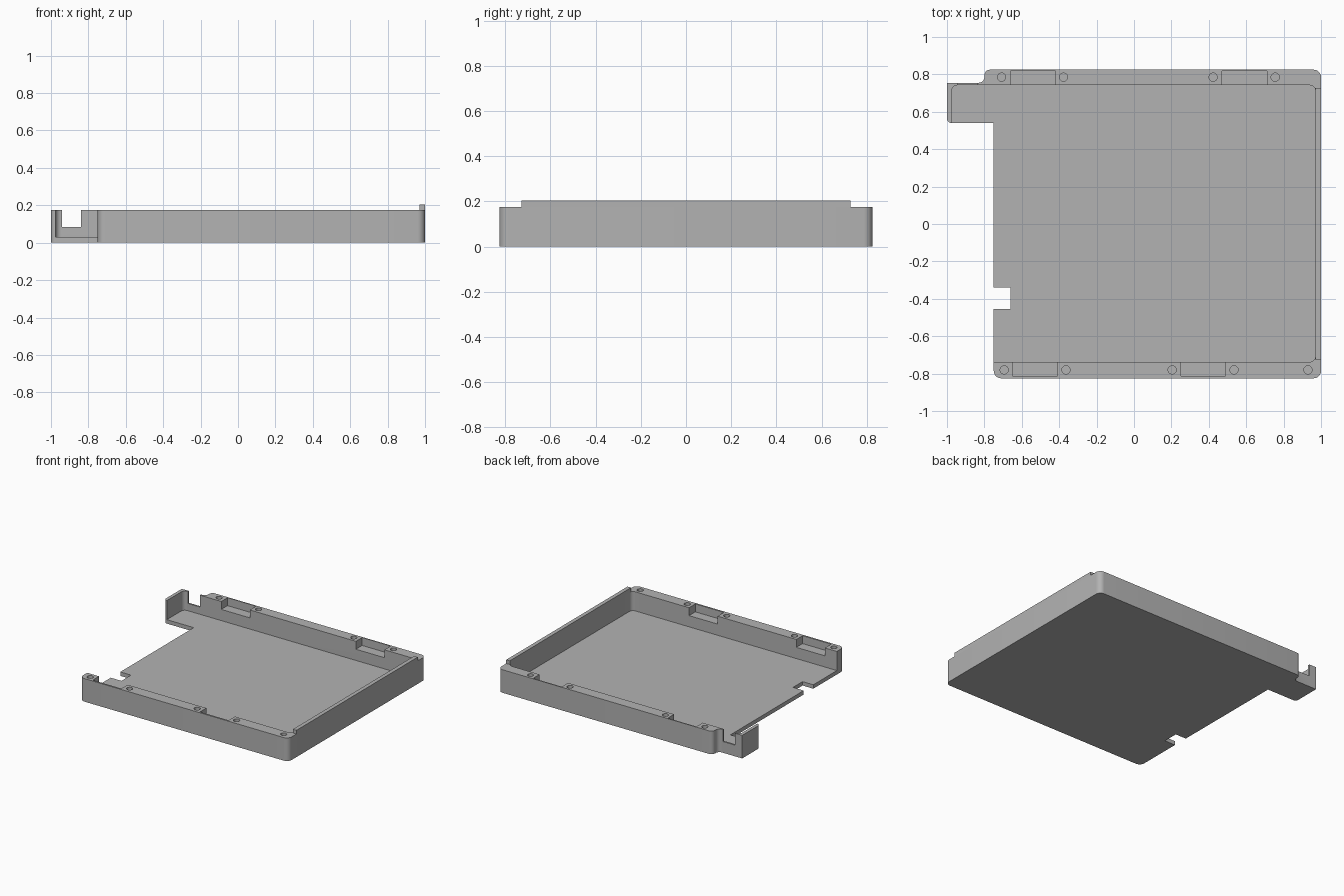
import bpy, bmesh, math
from mathutils import Vector

cube = bpy.data.objects.get("Cube")
if cube:
    bpy.data.objects.remove(cube, do_unlink=True)

WALL_TOP, FLOOR_TOP, LIP_TOP = 0.175, 0.03, 0.203

grey = bpy.data.materials.new("plain grey")
grey.use_nodes = True
colour = (0.45, 0.45, 0.45, 1)
grey.diffuse_color = colour
grey.node_tree.nodes["Principled BSDF"].inputs["Base Color"].default_value = colour


def rounded(corners, steps=8):
    """Outline from (x, y, radius) right-angled corners, arcs where radius > 0."""
    points = []
    for i, (x, y, r) in enumerate(corners):
        p = Vector((x, y))
        if r == 0:
            points.append(p)
            continue
        before = (Vector(corners[i - 1][:2]) - p).normalized() * r
        after = (Vector(corners[(i + 1) % len(corners)][:2]) - p).normalized() * r
        centre = p + before + after
        for s in range(steps + 1):
            a = math.pi / 2 * s / steps
            points.append(centre - after * math.cos(a) - before * math.sin(a))
    return points


def prism(name, points, z0, z1):
    """Extrude a flat outline from z0 to z1."""
    bm = bmesh.new()
    face = bm.faces.new([bm.verts.new((p[0], p[1], z0)) for p in points])
    grown = bmesh.ops.extrude_face_region(bm, geom=[face])["geom"]
    top = [v for v in grown if isinstance(v, bmesh.types.BMVert)]
    bmesh.ops.translate(bm, verts=top, vec=(0, 0, z1 - z0))
    bmesh.ops.recalc_face_normals(bm, faces=bm.faces)
    mesh = bpy.data.meshes.new(name)
    bm.to_mesh(mesh)
    bm.free()
    mesh.materials.append(grey)
    ob = bpy.data.objects.new(name, mesh)
    bpy.context.collection.objects.link(ob)
    return ob


def box(name, x0, x1, y0, y1, z0, z1):
    return prism(name, [(x0, y0), (x1, y0), (x1, y1), (x0, y1)], z0, z1)


def activate(ob):
    bpy.ops.object.select_all(action="DESELECT")
    ob.select_set(True)
    bpy.context.view_layer.objects.active = ob


def carve(target, cutter):
    """Subtract the cutter and discard it."""
    cutter.hide_render = True
    mod = target.modifiers.new("carve", "BOOLEAN")
    mod.operation, mod.solver, mod.object = "DIFFERENCE", "EXACT", cutter
    activate(target)
    bpy.ops.object.modifier_apply(modifier=mod.name)
    bpy.data.objects.remove(cutter, do_unlink=True)


# Tray body with side arm and floor notch
tray = prism("tray", rounded([
    (-0.75, -0.825, 0.04), (1, -0.825, 0.04), (1, 0.825, 0.04),
    (-0.8, 0.825, 0.03), (-0.8, 0.755, 0.03), (-1, 0.755, 0),
    (-1, 0.54, 0.025), (-0.75, 0.54, 0), (-0.75, -0.34, 0),
    (-0.66, -0.34, 0), (-0.66, -0.455, 0), (-0.75, -0.455, 0)]), 0, WALL_TOP)

# Hollow interior, open on the left side
carve(tray, prism("interior_cutter", rounded([
    (-0.9, -0.737, 0), (0.97, -0.737, 0.03), (0.97, 0.742, 0.03),
    (-0.975, 0.742, 0.03), (-0.975, 0.4, 0), (-0.9, 0.4, 0)]), FLOOR_TOP, 0.3))

# Gap in the thin back wall of the arm
carve(tray, box("arm_gap_cutter", -0.94, -0.84, 0.7, 0.9, 0.085, 0.3))

# Pockets in the thick walls, open toward the interior
for x in (-0.66, 0.47):
    carve(tray, box("back_pocket_cutter", x, x + 0.24, 0.7, 0.817, 0.115, 0.3))
for x in (-0.65, 0.25):
    carve(tray, box("front_pocket_cutter", x, x + 0.24, -0.812, -0.7, 0.115, 0.3))

# Screw holes
holes = [(x, 0.785) for x in (-0.708, -0.377, 0.423, 0.755)]
holes += [(x, -0.78) for x in (-0.694, -0.364, 0.204, 0.535, 0.93)]
for x, y in holes:
    ring = [(x + 0.022 * math.cos(math.tau * i / 24),
             y + 0.022 * math.sin(math.tau * i / 24)) for i in range(24)]
    carve(tray, prism("hole_cutter", ring, 0.075, 0.3))

# Raised lip along the left wall
lip = box("raised_lip", 0.97, 1, -0.727, 0.727, WALL_TOP, LIP_TOP)

for ob in (tray, lip):
    activate(ob)
    bpy.ops.object.shade_smooth_by_angle(angle=math.radians(30))
